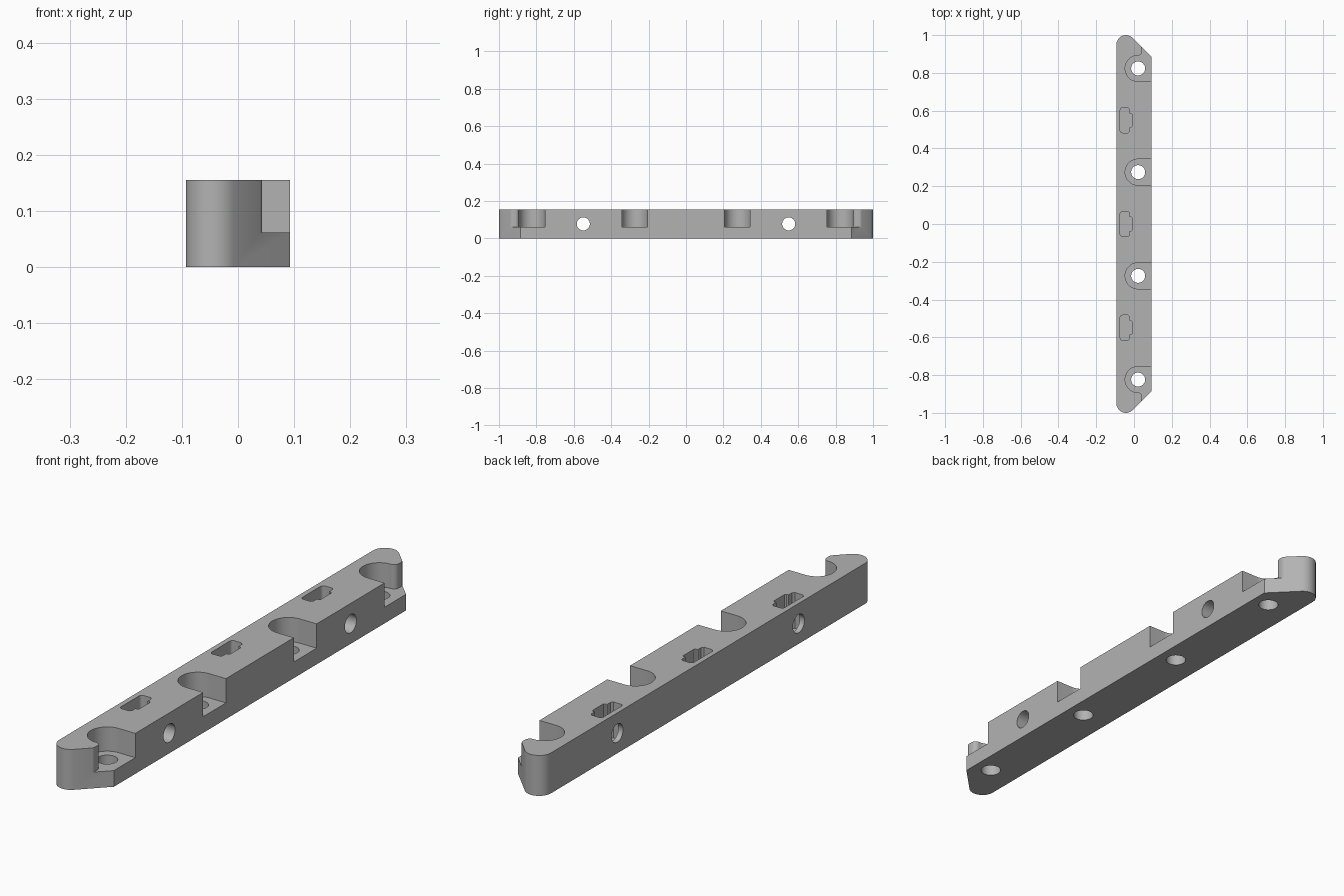
import bpy, bmesh
from math import radians, cos, sin, pi
from mathutils import Matrix

cube = bpy.data.objects.get("Cube")
if cube:
    bpy.data.objects.remove(cube, do_unlink=True)

HALF_W, HEIGHT, LEDGE = 0.093, 0.155, 0.062
PITCH = 0.549            # spacing of mounting holes and of cross holes
SLOT_X, SLOT_R = 0.022, 0.069

grey = bpy.data.materials.new("plain_grey")
grey.use_nodes = True
colour = (0.45, 0.45, 0.45, 1)
grey.diffuse_color = colour
grey.node_tree.nodes["Principled BSDF"].inputs["Base Color"].default_value = colour


def arc(cx, cy, r, start, end, steps):
    angles = [radians(start + (end - start) * i / steps) for i in range(steps + 1)]
    return [(cx + r * cos(a), cy + r * sin(a)) for a in angles]


def prism(name, outline, z0, z1, matrix=Matrix()):
    """Extrude a flat outline between two heights."""
    bm = bmesh.new()
    face = bm.faces.new([bm.verts.new((x, y, z0)) for x, y in outline])
    top = bmesh.ops.extrude_face_region(bm, geom=[face])["geom"]
    verts = [v for v in top if isinstance(v, bmesh.types.BMVert)]
    bmesh.ops.translate(bm, verts=verts, vec=(0, 0, z1 - z0))
    bm.transform(matrix)
    bmesh.ops.recalc_face_normals(bm, faces=bm.faces)
    mesh = bpy.data.meshes.new(name)
    bm.to_mesh(mesh)
    bm.free()
    mesh.materials.append(grey)
    obj = bpy.data.objects.new(name, mesh)
    bpy.context.collection.objects.link(obj)
    return obj


def cut(target, cutter):
    cutter.hide_render = True
    bpy.context.view_layer.objects.active = target
    mod = target.modifiers.new("cut", "BOOLEAN")
    mod.operation, mod.solver, mod.object = "DIFFERENCE", "EXACT", cutter
    bpy.ops.object.modifier_apply(modifier=mod.name)
    bpy.data.objects.remove(cutter, do_unlink=True)


# Bar: rounded back corners, 45 degree chamfers on the right side
end = [(HALF_W, 0.884)] + arc(-0.043, 0.95, 0.05, 45, 180, 20)
bar = prism("mounting_bar", end + [(x, -y) for x, y in reversed(end)], 0, HEIGHT)

# Screw head slots, open to the right, with a through hole in each ledge
inner_slot = [(0.2, -SLOT_R)] + arc(0, 0, SLOT_R, 270, 90, 32) + [(0.2, SLOT_R)]
tip = arc(0.001, SLOT_R + 0.02, 0.02, -90, 0, 8) + arc(0.001, 0.103, 0.02, 0, 45, 5)
end_slot = inner_slot[:-1] + tip + [(tip[-1][0], 0.3), (0.2, 0.3)]
for side in (-1, 1):
    for steps, outline in ((0.5, inner_slot), (1.5, end_slot)):
        y = side * steps * PITCH
        place = Matrix.Translation((SLOT_X, y, 0))
        cut(bar, prism("slot_cutter", [(px, side * py) for px, py in outline],
                       LEDGE, 0.3, place))
        cut(bar, prism("hole_cutter", arc(0, 0, 0.037, 0, 352.5, 47), -0.1, 0.3, place))

# Nut pockets from the top, each crossed by a sideways hole
upper = ([(-0.011, 0.033), (-0.016, 0.037), (-0.024, 0.037), (-0.024, 0.058),
          (-0.031, 0.066)] + arc(-0.061, 0.054, 0.012, 90, 180, 6))
pocket = upper + [(x, -y) for x, y in reversed(upper)]
for i in (-1, 0, 1):
    place = Matrix.Translation((0, i * PITCH, 0))
    cut(bar, prism("pocket_cutter", pocket, 0.017, 0.3, place))
    sideways = Matrix.Translation((0, i * PITCH, 0.0775)) @ Matrix.Rotation(pi / 2, 4, "Y")
    cut(bar, prism("cross_hole_cutter", arc(0, 0, 0.035, 0, 352.5, 47), -0.3, 0.3, sideways))

# Smooth curved walls, crisp edges
bpy.ops.object.select_all(action="DESELECT")
bar.select_set(True)
bpy.context.view_layer.objects.active = bar
bpy.ops.object.shade_smooth_by_angle(angle=radians(30))
